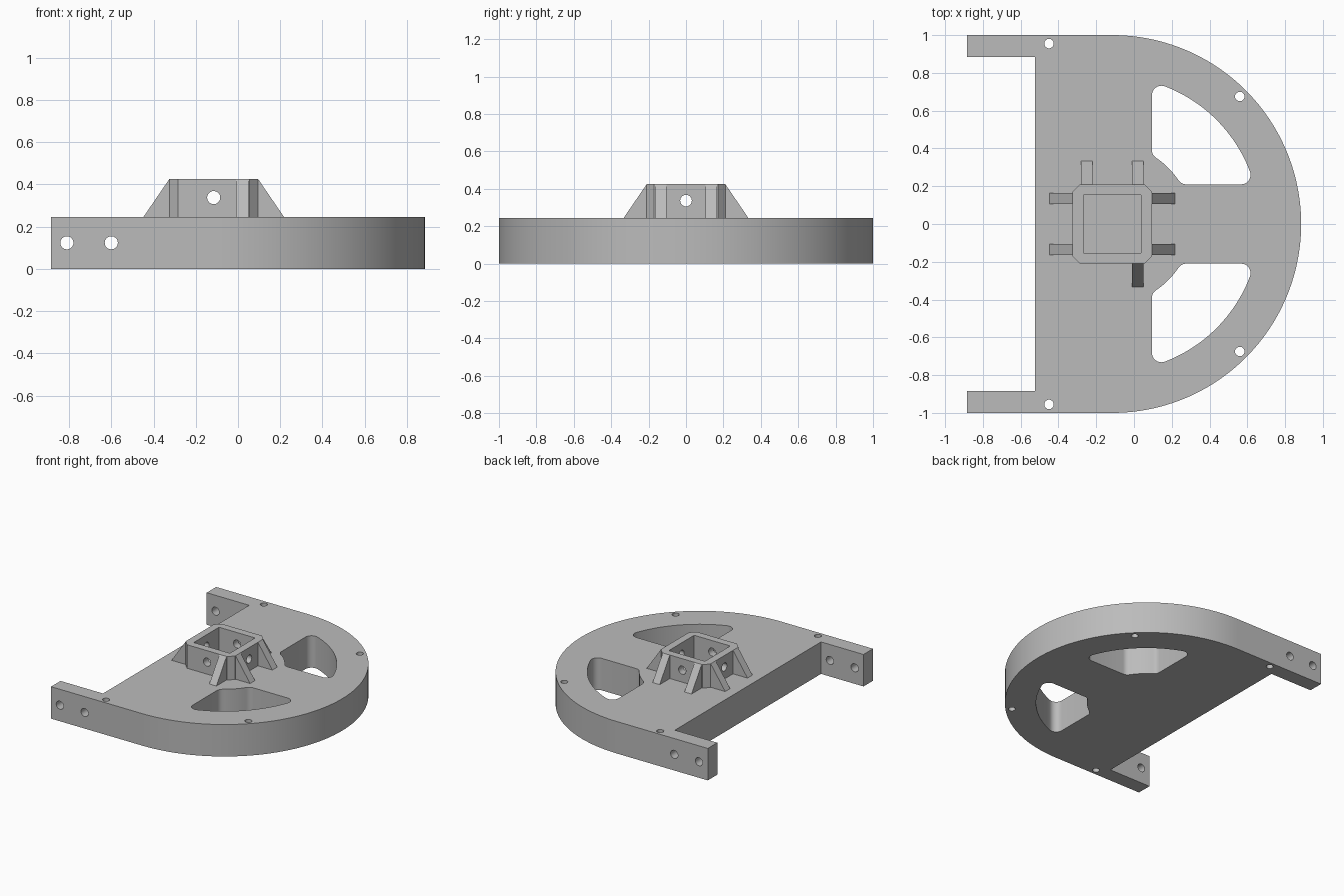
import bpy, bmesh, math
from mathutils import Matrix, Vector

if "Cube" in bpy.data.objects:
    bpy.data.objects.remove(bpy.data.objects["Cube"])

CX = -0.115            # shared centre of the round edge and the socket
PLATE_H, TOP = 0.245, 0.425

grey = bpy.data.materials.new("plain_grey")
grey.diffuse_color = (0.5, 0.5, 0.5, 1)
grey.use_nodes = True
grey.node_tree.nodes["Principled BSDF"].inputs["Base Color"].default_value = grey.diffuse_color


def prism(name, pts, z0, z1, matrix=Matrix()):
    """Extrude a 2D outline from z0 to z1, then place it with matrix."""
    bm = bmesh.new()
    face = bm.faces.new([bm.verts.new((x, y, z0)) for x, y in pts])
    new = bmesh.ops.extrude_face_region(bm, geom=[face])["geom"]
    verts = [g for g in new if isinstance(g, bmesh.types.BMVert)]
    bmesh.ops.translate(bm, verts=verts, vec=(0, 0, z1 - z0))
    bmesh.ops.transform(bm, matrix=matrix, verts=bm.verts)
    bmesh.ops.recalc_face_normals(bm, faces=bm.faces)
    mesh = bpy.data.meshes.new(name)
    bm.to_mesh(mesh)
    bm.free()
    mesh.materials.append(grey)
    obj = bpy.data.objects.new(name, mesh)
    bpy.context.collection.objects.link(obj)
    return obj


def arc(cx, cy, r, a0, a1, n):
    return [(cx + r * math.cos(a0 + (a1 - a0) * i / n),
             cy + r * math.sin(a0 + (a1 - a0) * i / n)) for i in range(n + 1)]


def combine(target, tool, operation):
    """Apply a boolean and discard the tool."""
    mod = target.modifiers.new("cut", "BOOLEAN")
    mod.operation, mod.solver, mod.object = operation, "EXACT", tool
    bpy.context.view_layer.objects.active = target
    bpy.ops.object.modifier_apply(modifier=mod.name)
    bpy.data.objects.remove(tool)


def drill(target, centre, r, depth, axis):
    turn = Vector((0, 0, 1)).rotation_difference(Vector(axis)).to_matrix().to_4x4()
    hole = prism("drill", arc(0, 0, r, 0, math.tau, 32)[:-1], -depth, depth,
                 Matrix.Translation(centre) @ turn)
    combine(target, hole, "DIFFERENCE")


def window_outline(side):
    """Rounded window between two arcs, the crossbar and the spoke."""
    r, outer, inner, dx, y = 0.05, 0.78, 0.42, 0.26, 0.26
    ro, ri = outer - r, inner + r
    b = (math.sqrt(ro**2 - y**2), y)
    a = (dx, math.sqrt(ro**2 - dx**2))
    d = (dx, math.sqrt(ri**2 - dx**2))
    c = (math.sqrt(ri**2 - y**2), y)
    ta, tb, tc, td = (math.atan2(p[1], p[0]) for p in (a, b, c, d))
    pi = math.pi
    pts = (arc(*b, r, -pi / 2, tb, 10) + arc(0, 0, outer, tb, ta, 24)[1:-1]
           + arc(*a, r, ta, pi, 10) + arc(*d, r, pi, td + pi, 6)
           + arc(0, 0, inner, td, tc, 10)[1:-1] + arc(*c, r, tc + pi, 1.5 * pi, 6))
    return [(CX + px, side * py) for px, py in pts]


def smooth(obj):
    bpy.ops.object.select_all(action="DESELECT")
    obj.select_set(True)
    bpy.context.view_layer.objects.active = obj
    bpy.ops.object.shade_smooth_by_angle(angle=math.radians(25))


# D-shaped plate with two arms
outline = (arc(CX, 0, 1, -math.pi / 2, math.pi / 2, 96)
           + [(-0.885, 1), (-0.885, 0.885), (-0.525, 0.885),
              (-0.525, -0.885), (-0.885, -0.885), (-0.885, -1)])
plate = prism("base_plate", outline, 0, PLATE_H)
for s in (1, -1):
    combine(plate, prism("window", window_outline(s), -0.1, 0.4), "DIFFERENCE")
    for x, y in ((-0.45, 0.955), (0.56, 0.675)):
        drill(plate, (x, s * y, 0.12), 0.025, 0.3, (0, 0, 1))
    for x in (-0.81, -0.6):
        drill(plate, (x, s * 0.94, 0.123), 0.031, 0.15, (0, 1, 0))

# Chamfered square socket
h, k = 0.21, 0.17
socket = prism("socket", [(CX + x, y) for x, y in (
    (k, -h), (h, -k), (h, k), (k, h), (-k, h), (-h, k), (-h, -k), (-k, -h))],
    PLATE_H, TOP)

# Sloped ribs, two on each side of the socket
rib = [(0.19, PLATE_H), (0.333, PLATE_H), (0.21, TOP), (0.19, TOP)]
for i in range(4):
    for off in (-0.135, 0.135):
        place = (Matrix.Translation((CX, 0, 0)) @ Matrix.Rotation(i * math.pi / 2, 4, "Z")
                 @ Matrix.Translation((0, off, 0)) @ Matrix.Rotation(math.pi / 2, 4, "X"))
        combine(socket, prism("rib", rib, -0.03, 0.03, place), "UNION")

# Square opening and cross holes
q = 0.153
combine(socket, prism("opening", [(CX - q, -q), (CX + q, -q), (CX + q, q), (CX - q, q)],
                      0.1, 0.6), "DIFFERENCE")
for axis in ((1, 0, 0), (0, 1, 0)):
    drill(socket, (CX, 0, 0.337), 0.031, 0.5, axis)

smooth(plate)
smooth(socket)
